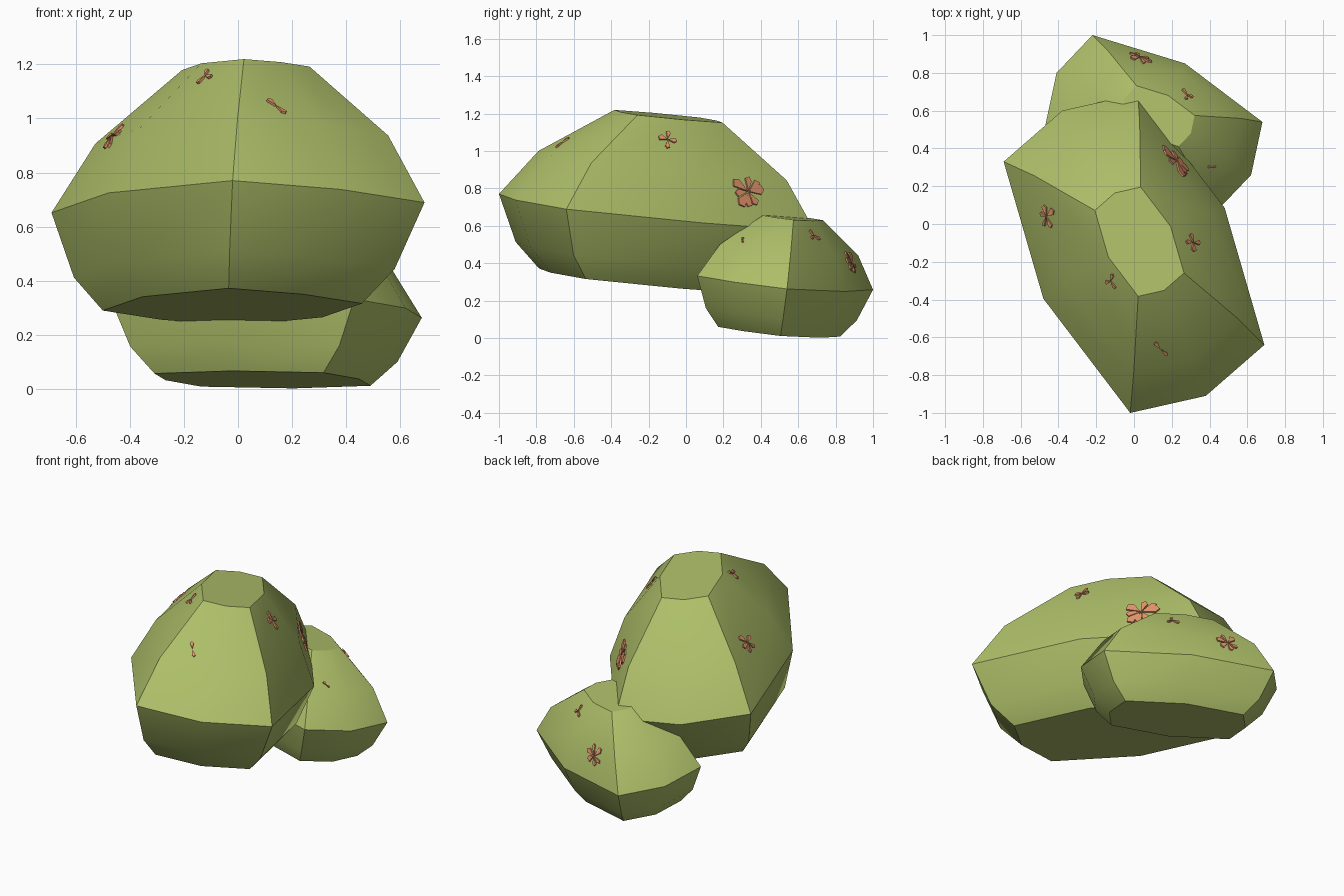
import bpy, bmesh, math, random
from mathutils import Vector
from mathutils.bvhtree import BVHTree

if "Cube" in bpy.data.objects:
    bpy.data.objects.remove(bpy.data.objects["Cube"])

random.seed(4)
SLOPE_X, SLOPE_Y = -0.055, -0.117      # both stones lean the same way


def material(name, rgb):
    m = bpy.data.materials.new(name)
    m.diffuse_color = (*rgb, 1)
    m.use_nodes = True
    m.node_tree.nodes["Principled BSDF"].inputs["Base Color"].default_value = m.diffuse_color
    return m


moss = material("moss_green", (0.42, 0.52, 0.14))
rust = material("rust_lichen", (0.78, 0.30, 0.15))


def finish(bm, name, mat):
    bmesh.ops.recalc_face_normals(bm, faces=bm.faces)
    mesh = bpy.data.meshes.new(name)
    bm.to_mesh(mesh)
    bm.free()
    mesh.materials.append(mat)
    ob = bpy.data.objects.new(name, mesh)
    bpy.context.collection.objects.link(ob)
    return ob


# Stone: scaled, tilted eight-sided rings; the outline is point-symmetric
def stone(name, centre, base_z, half_outline, heights):
    outline = half_outline + [(-x, -y) for x, y in half_outline]
    bm = bmesh.new()
    rings = []
    for scale, h in zip((0.695, 0.86, 1.0, 0.785, 0.342), heights):
        ring = []
        for ox, oy in outline:
            x = centre[0] - SLOPE_X * h + ox * scale
            y = centre[1] - SLOPE_Y * h + oy * scale
            ring.append(bm.verts.new((x, y, base_z + h + SLOPE_X * x + SLOPE_Y * y)))
        rings.append(ring)
    for lo, hi in zip(rings, rings[1:]):
        for i in range(8):
            j = (i + 1) % 8
            bm.faces.new((lo[i], lo[j], hi[j], hi[i]))
    bm.faces.new(rings[0][::-1])
    bm.faces.new(rings[-1])
    bmesh.ops.recalc_face_normals(bm, faces=bm.faces)
    tree = BVHTree.FromBMesh(bm)
    ob = finish(bm, name, moss)
    bpy.ops.object.select_all(action='DESELECT')
    ob.select_set(True)
    bpy.context.view_layer.objects.active = ob
    bpy.ops.object.shade_smooth_by_angle(angle=math.radians(30))
    return tree


large = stone("large_stone", (0.0, -0.155), 0.652,
              [(-0.69, 0.485), (-0.48, -0.24), (-0.02, -0.845), (0.38, -0.755)],
              (-0.374, -0.247, 0, 0.256, 0.524))
small = stone("small_stone", (0.105, 0.53), 0.363,
              [(-0.575, -0.01), (-0.165, -0.32), (0.325, -0.47), (0.515, -0.27)],
              (-0.266, -0.17, 0, 0.18, 0.353))


# Lichen: thin pointed flakes fanned around a spot and laid on the stone
def lichen(name, tree, x, y, radius, count, direction):
    spot, normal, _, _ = tree.ray_cast(Vector((x, y, 3)), Vector((0, 0, -1)))
    across = Vector((0, 1, 0)).cross(normal).normalized()
    along = normal.cross(across)
    bm = bmesh.new()
    for k in range(count):
        a = math.radians(direction) + 2 * math.pi * k / count + random.uniform(-0.25, 0.25)
        out = across * math.cos(a) + along * math.sin(a)
        side = normal.cross(out)
        reach = radius * random.uniform(0.75, 1.05)
        wide = radius * random.uniform(0.16, 0.28)
        near, far = [], []
        for u, v in ((0.05, 0), (0.75, -wide), (1.0, -wide * 0.2), (0.85, wide)):
            p = spot + out * (u * reach) + side * v
            hit, n, _, _ = tree.find_nearest(p)
            near.append(bm.verts.new(hit - n * 0.008))
            far.append(bm.verts.new(hit + n * 0.009))
        bm.faces.new(near[::-1])
        bm.faces.new(far)
        for i in range(4):
            j = (i + 1) % 4
            bm.faces.new((near[i], near[j], far[j], far[i]))
    finish(bm, name, rust)


patches = [
    ("back_right", large, 0.22, 0.33, 0.11, 8, 10),
    ("right", large, 0.31, -0.10, 0.065, 4, 80),
    ("left", large, -0.46, 0.04, 0.07, 5, 20),
    ("upper_left", large, -0.12, -0.30, 0.05, 3, 60),
    ("front", large, 0.14, -0.66, 0.055, 2, 135),
    ("small_back", small, 0.03, 0.88, 0.07, 6, 0),
    ("small_top", small, 0.28, 0.68, 0.045, 3, 100),
    ("small_right", small, 0.41, 0.30, 0.03, 2, 0),
]
for label, *args in patches:
    lichen("lichen_" + label, *args)
